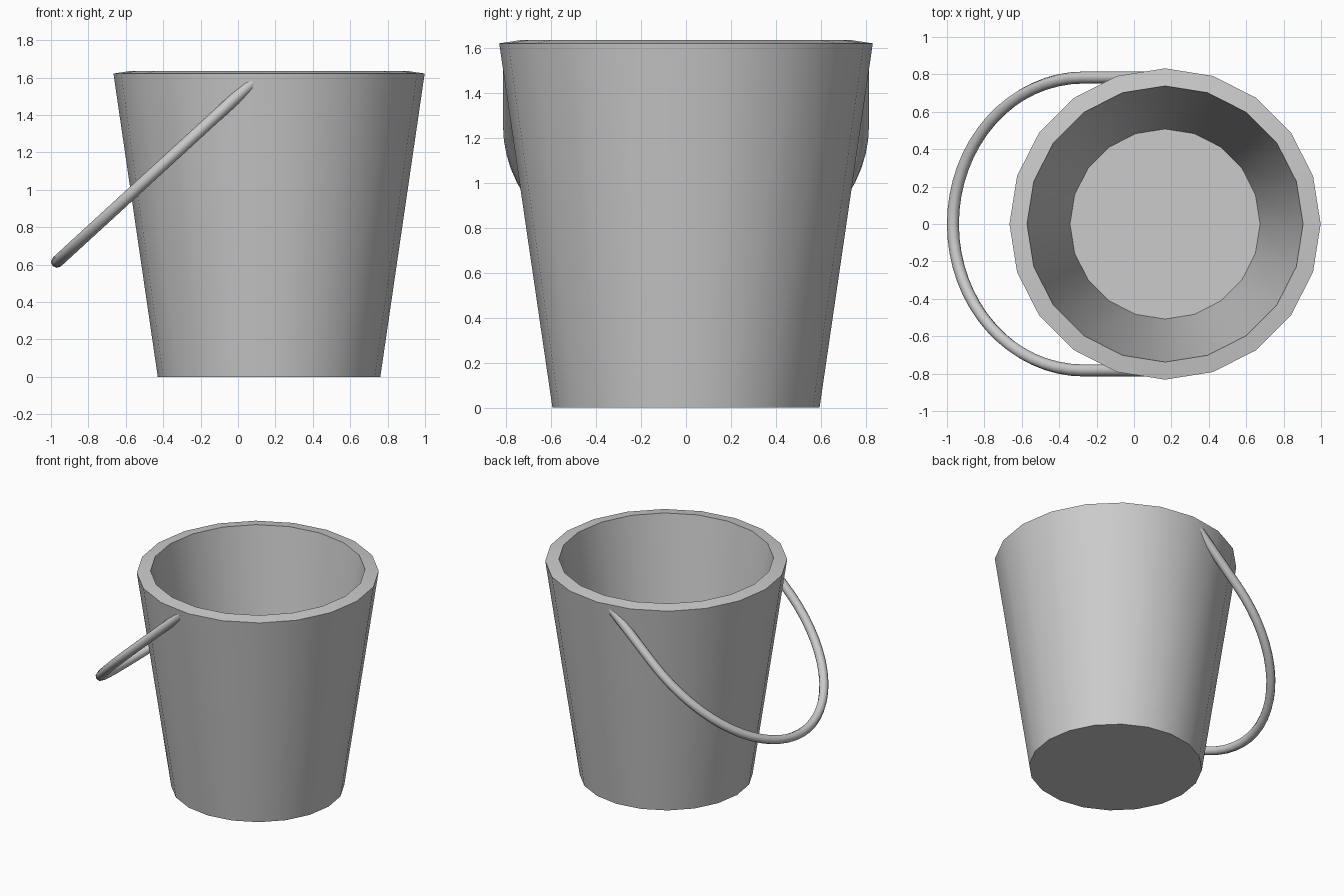
import bpy, bmesh, math
from mathutils import Vector

if "Cube" in bpy.data.objects:
    bpy.data.objects.remove(bpy.data.objects["Cube"])

SIDES = 20
CX = 0.166

# Bucket: closed wall profile (radius, height) revolved with 20 sides
profile = [(0.595, 0.0), (0.832, 1.622), (0.738, 1.636), (0.508, 0.085)]
bm = bmesh.new()
rings = []
for r, z in profile:
    rings.append([bm.verts.new((CX + r * math.cos(2 * math.pi * i / SIDES),
                                r * math.sin(2 * math.pi * i / SIDES), z))
                  for i in range(SIDES)])
for a, b in zip(rings, rings[1:]):
    for i in range(SIDES):
        j = (i + 1) % SIDES
        bm.faces.new((a[i], a[j], b[j], b[i]))
bm.faces.new(rings[0][::-1])   # underside
bm.faces.new(rings[-1])        # inside floor
bmesh.ops.recalc_face_normals(bm, faces=bm.faces)
mesh = bpy.data.meshes.new("bucket")
bm.to_mesh(mesh)
bm.free()
bucket = bpy.data.objects.new("bucket", mesh)
bpy.context.collection.objects.link(bucket)
bpy.context.view_layer.objects.active = bucket
bucket.select_set(True)
bpy.ops.object.shade_smooth_by_angle(angle=math.radians(40))

# Handle: elliptical bail in a tilted plane, ends buried in the wall
HALF = 0.783


def on_plane(x, y):
    return Vector((x, y, 1.255 + 0.917 * (x + 0.27)))


path = [on_plane(0.08, HALF)]
for i in range(33):
    t = math.pi * i / 32
    path.append(on_plane(-0.27 - 0.698 * math.sin(t), HALF * math.cos(t)))
path.append(on_plane(0.08, -HALF))

curve = bpy.data.curves.new("handle", 'CURVE')
curve.dimensions = '3D'
curve.bevel_depth = 0.032
curve.bevel_resolution = 2
curve.use_fill_caps = True
spline = curve.splines.new('POLY')
spline.points.add(len(path) - 1)
for p, co in zip(spline.points, path):
    p.co = (*co, 1)
spline.use_smooth = True
handle = bpy.data.objects.new("handle", curve)
bpy.context.collection.objects.link(handle)
